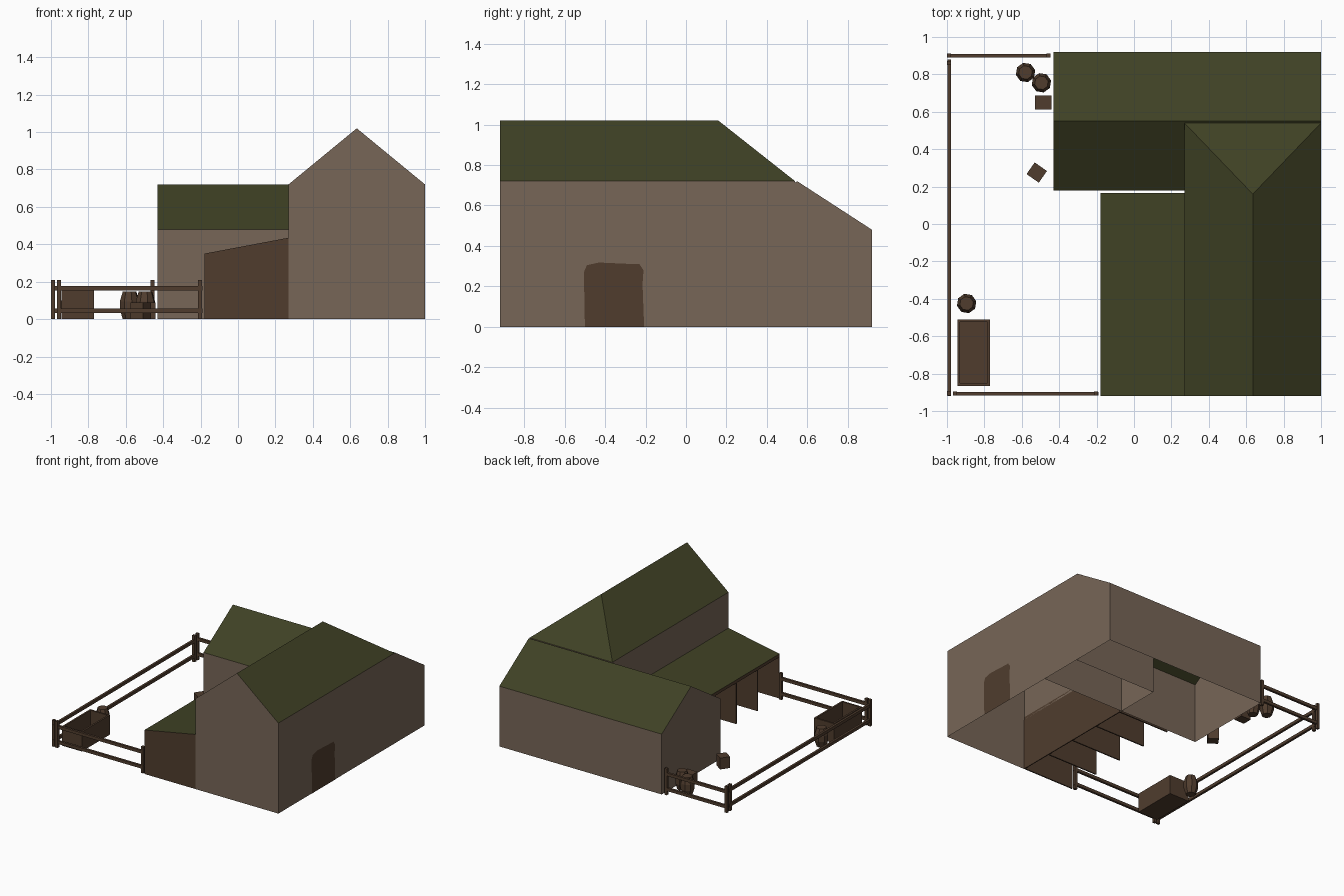
import bpy, bmesh, math
from mathutils import Matrix, Vector

if "Cube" in bpy.data.objects:
    bpy.data.objects.remove(bpy.data.objects["Cube"])


def material(name, colour):
    m = bpy.data.materials.new(name)
    m.use_nodes = True
    m.diffuse_color = (*colour, 1)
    m.node_tree.nodes["Principled BSDF"].inputs["Base Color"].default_value = (*colour, 1)
    return m


PLASTER = material("plaster", (0.185, 0.133, 0.096))
THATCH = material("mossy_roof", (0.050, 0.053, 0.018))
WOOD = material("dark_wood", (0.080, 0.046, 0.027))


def finish(name, bm, *mats):
    bmesh.ops.recalc_face_normals(bm, faces=bm.faces)
    mesh = bpy.data.meshes.new(name)
    bm.to_mesh(mesh)
    bm.free()
    for m in mats:
        mesh.materials.append(m)
    ob = bpy.data.objects.new(name, mesh)
    bpy.context.collection.objects.link(ob)
    return ob


def box(name, low, high, mat=WOOD, turn=0):
    low, high = Vector(low), Vector(high)
    bm = bmesh.new()
    bmesh.ops.create_cube(bm, size=1, matrix=Matrix.Diagonal((*(high - low), 1)))
    ob = finish(name, bm, mat)
    ob.location = (low + high) / 2
    ob.rotation_euler.z = turn
    return ob


def prism(name, profile, y0, y1, mat=WOOD):
    """Closed solid: an x-z profile extruded along y."""
    bm = bmesh.new()
    face = bm.faces.new([bm.verts.new((x, y0, z)) for x, z in profile])
    ext = bmesh.ops.extrude_face_region(bm, geom=[face])["geom"]
    bmesh.ops.translate(bm, vec=(0, y1 - y0, 0),
                        verts=[v for v in ext if isinstance(v, bmesh.types.BMVert)])
    return finish(name, bm, mat)


def house(name, a, b, start, end, eave, ridge, hip, place):
    """Open-bottomed gabled shell; hip pulls the far ridge end inwards."""
    mid = (a + b) / 2
    profile = [(a, 0), (a, eave), (mid, ridge), (b, eave), (b, 0)]
    bm = bmesh.new()
    near = [bm.verts.new(place(u, start, z)) for u, z in profile]
    far = [bm.verts.new(place(u, end - (hip if i == 2 else 0), z))
           for i, (u, z) in enumerate(profile)]
    for i in range(4):
        f = bm.faces.new((near[i], near[i + 1], far[i + 1], far[i]))
        f.material_index = int(i in (1, 2))
    bm.faces.new(near)
    if hip:
        bm.faces.new((far[0], far[1], far[3], far[4]))
        bm.faces.new(far[1:4]).material_index = 1
    else:
        bm.faces.new(far)
    return finish(name, bm, PLASTER, THATCH)


# Two house blocks in an L
house("main_hall", 0.27, 1.0, -0.92, 0.54, 0.72, 1.02, 0.38, lambda u, v, z: (u, v, z))
house("back_wing", 0.18, 0.92, -0.43, 1.0, 0.48, 0.72, 0, lambda u, v, z: (v, u, z))

# Side door with worn rounded corners
door = [(-0.50, 0), (-0.505, 0.27), (-0.49, 0.305), (-0.43, 0.318), (-0.30, 0.312),
        (-0.23, 0.31), (-0.21, 0.28), (-0.215, 0.21), (-0.207, 0)]
bm = bmesh.new()
bm.faces.new([bm.verts.new((1.002, y, z)) for y, z in door])
finish("side_door", bm, WOOD)

# Lean-to stalls: sloping roof, back boards and dividers
OUT, IN, Y0, Y1 = -0.18, 0.27, -0.92, 0.165
roof = prism("stall_roof", [(OUT, 0.325), (IN, 0.41), (IN, 0.435), (OUT, 0.35)], Y0, Y1)
roof.data.materials.append(THATCH)
for f in roof.data.polygons:
    if f.normal.z > 0.5:
        f.material_index = 1
box("stall_back", (IN - 0.003, Y0 + 0.002, 0), (IN + 0.004, Y1, 0.41))
BAYS = 4
for i in range(BAYS + 1):
    y = Y0 + (Y1 - Y0 - 0.01) * i / BAYS
    prism(f"stall_divider_{i + 1}", [(OUT, 0), (IN, 0), (IN, 0.41), (OUT, 0.325)], y, y + 0.01)


# Paddock fence: posts with two rails per run
def fence(name, p, q, posts):
    p, q = Vector(p), Vector(q)
    along = (q - p).normalized()
    half = Vector((0.009, 0.009))
    for level, z in (("lower", 0.045), ("upper", 0.165)):
        box(f"{name}_{level}_rail", (*(p - half), z - 0.012), (*(q + half), z + 0.012))
    for i, d in enumerate(posts):
        c = p + along * d
        box(f"{name}_post_{i + 1}", (*(c - half * 1.2), 0), (*(c + half * 1.2), 0.21))


fence("side_fence", (-0.988, -0.91), (-0.988, 0.87), (0.005, 1.77))
fence("front_fence", (-0.96, -0.907), (-0.20, -0.907), (0.003, 0.757))
fence("back_fence", (-0.99, 0.90), (-0.457, 0.90), (0.002, 0.532))

# Open feeding trough
X0, X1, T0, T1, TOP, WALL = -0.945, -0.77, -0.865, -0.51, 0.155, 0.014
box("trough_base", (X0, T0, 0), (X1, T1, 0.02))
for side, x in (("right", X0), ("left", X1 - WALL)):
    box(f"trough_{side}_side", (x, T0, 0), (x + WALL, T1, TOP))
for side, y in (("front", T0), ("back", T1 - WALL)):
    box(f"trough_{side}_end", (X0, y, 0), (X1, y + WALL, TOP))


# Eight-sided bulging barrels
def barrel(name, x, y):
    bm = bmesh.new()
    rings = []
    for r, z in ((0.037, 0), (0.053, 0.05), (0.053, 0.095), (0.037, 0.148)):
        rings.append([bm.verts.new((x + r * math.cos(a), y + r * math.sin(a), z))
                      for a in (math.tau * (k + 0.3) / 8 for k in range(8))])
    for low, high in zip(rings, rings[1:]):
        for k in range(8):
            n = (k + 1) % 8
            bm.faces.new((low[k], low[n], high[n], high[k]))
    bm.faces.new(rings[0])
    bm.faces.new(rings[-1])
    finish(name, bm, WOOD)


for i, (x, y) in enumerate(((-0.58, 0.81), (-0.495, 0.755), (-0.895, -0.425))):
    barrel(f"barrel_{i + 1}", x, y)

# Crates
box("wing_crate", (-0.53, 0.612, 0), (-0.442, 0.688, 0.09))
box("yard_crate", (-0.56, 0.237, 0), (-0.48, 0.313, 0.09), turn=math.radians(-35))
